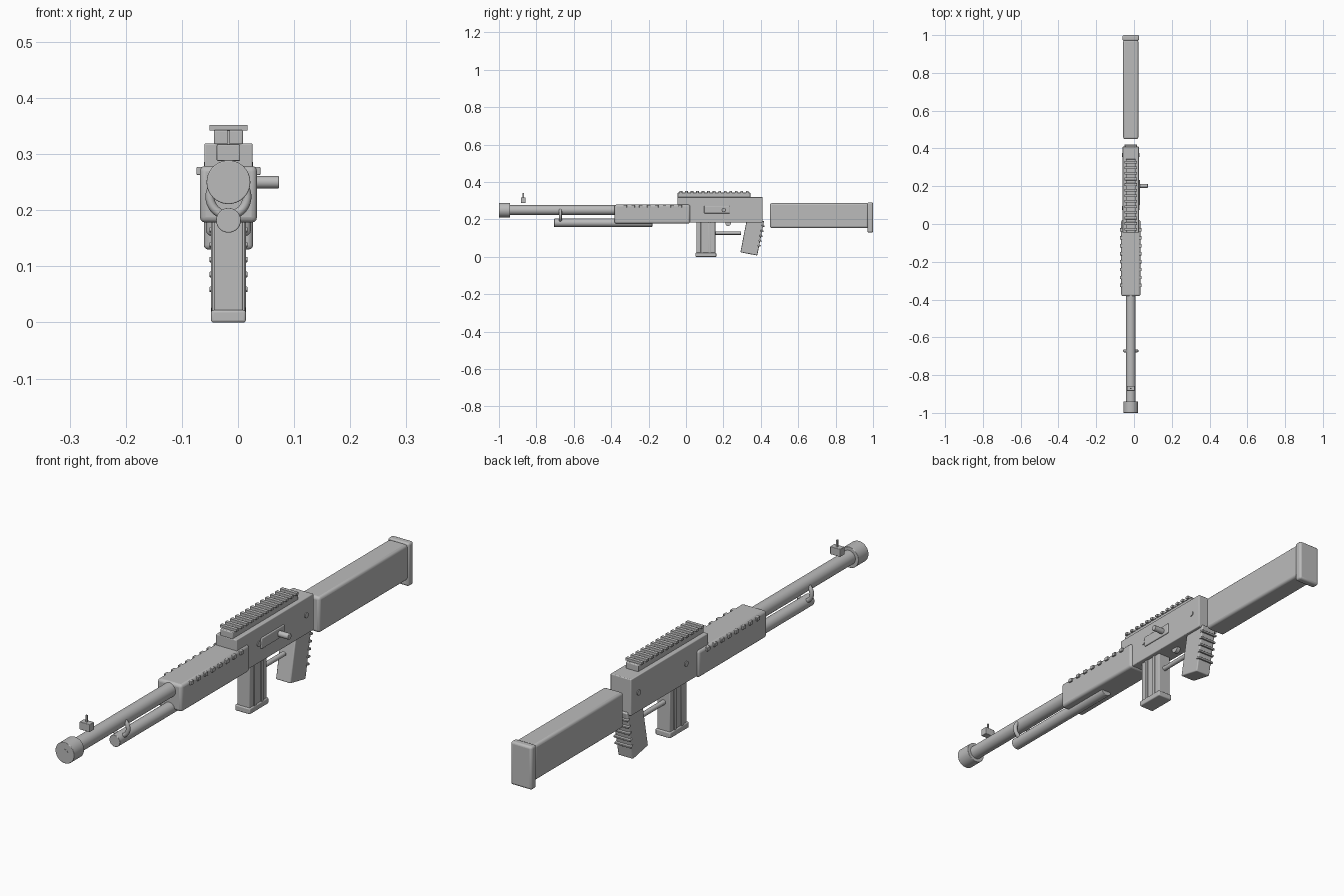
import bpy
import math
from mathutils import Vector

if "Cube" in bpy.data.objects:
    bpy.data.objects.remove(bpy.data.objects["Cube"], do_unlink=True)

CX = -0.017    # centre plane of the body
BORE = 0.25    # barrel axis height

grey = bpy.data.materials.new("plain_grey")
grey.use_nodes = True
grey.diffuse_color = (0.5, 0.5, 0.5, 1)
grey.node_tree.nodes["Principled BSDF"].inputs["Base Color"].default_value = (0.5, 0.5, 0.5, 1)


def finish(name, bevel=0, segments=3):
    ob = bpy.context.object
    ob.name = ob.data.name = name
    ob.data.materials.append(grey)
    if bevel:
        mod = ob.modifiers.new("Bevel", "BEVEL")
        mod.width, mod.segments = bevel, segments
        mod.limit_method = "ANGLE"
    bpy.ops.object.shade_smooth_by_angle(angle=math.radians(35))
    return ob


def box(name, x, y, z, bevel=0, tilt=0):
    """Box from (min, max) ranges, x measured from the centre plane."""
    lo, hi = Vector((x[0], y[0], z[0])), Vector((x[1], y[1], z[1]))
    bpy.ops.mesh.primitive_cube_add(size=1, location=(lo + hi) / 2 + Vector((CX, 0, 0)))
    ob = bpy.context.object
    ob.scale = hi - lo
    bpy.ops.object.transform_apply(location=False, rotation=False, scale=True)
    ob.rotation_euler.x = tilt
    return finish(name, bevel)


def rod(name, axis, radius, start, end, x=0, y=0, z=BORE, bevel=0):
    """Cylinder along x or y between two positions."""
    mid = (start + end) / 2
    loc = (CX + mid, y, z) if axis == "x" else (CX + x, mid, z)
    rot = (0, math.pi / 2, 0) if axis == "x" else (math.pi / 2, 0, 0)
    bpy.ops.mesh.primitive_cylinder_add(vertices=40, radius=radius, depth=end - start,
                                        location=loc, rotation=rot)
    return finish(name, bevel)


def wide(half):
    return (-half, half)


# Barrel, muzzle and under-barrel tube
rod("barrel", "y", 0.026, -0.99, 0.02)
rod("muzzle", "y", 0.039, -1.0, -0.94, bevel=0.002)
rod("bore_disc", "y", 0.014, -1.0005, -0.99)
rod("under_tube", "y", 0.022, -0.705, -0.18, z=0.182, bevel=0.002)
bpy.ops.mesh.primitive_torus_add(major_radius=0.033, minor_radius=0.008, major_segments=40,
                                 minor_segments=12, location=(CX, -0.672, 0.224),
                                 rotation=(math.pi / 2, 0, 0))
finish("barrel_band")

# Front sight
box("front_sight_base", wide(0.021), (-0.883, -0.857), (0.288, 0.317), 0.002)
box("front_sight_post", wide(0.003), (-0.873, -0.867), (0.316, 0.342))

# Handguard with rows of side studs
box("handguard", wide(0.051), (-0.382, 0.022), (0.178, 0.279), 0.01)
for side, label in ((-1, "right"), (1, "left")):
    for i in range(8):
        y = -0.325 + i * 0.042
        x = sorted((side * 0.045, side * 0.057))
        box(f"handguard_stud_{label}_{i}", x, (y - 0.009, y + 0.009), (0.263, 0.277), 0.002)

# Receiver, port, handle and pins
box("receiver", wide(0.043), (-0.046, 0.41), (0.183, 0.319), 0.003)
box("port_plate", (0.04, 0.048), (0.097, 0.233), (0.232, 0.272), 0.003)
rod("charging_handle", "x", 0.011, 0.03, 0.09, y=0.202, bevel=0.002)
for i, y in enumerate((0.085, 0.366)):
    rod(f"receiver_pin_{i}", "x", 0.01, -0.046, 0.046, y=y, z=0.255)

# Top rail
box("rail_base", wide(0.026), (-0.045, 0.344), (0.317, 0.343), 0.003)
for i in range(13):
    y = -0.027 + i * 0.0295
    box(f"rail_tooth_{i}", wide(0.034), (y - 0.007, y + 0.007), (0.342, 0.352), 0.001)

# Magazine with side ribs
box("magazine", wide(0.026), (0.055, 0.157), (0.01, 0.2), 0.003)
box("magazine_floor", wide(0.031), (0.05, 0.162), (0.0, 0.022), 0.004)
for i, y in enumerate((0.085, 0.127)):
    box(f"magazine_rib_{i}", wide(0.0295), (y - 0.007, y + 0.007), (0.02, 0.185), 0.002)

# Trigger and guard
rod("trigger_guard", "y", 0.009, 0.14, 0.295, z=0.127)
rod("trigger", "x", 0.015, -0.008, 0.008, y=0.225, z=0.18)

# Grip with rear ridges
TILT = math.radians(-11)
box("grip", wide(0.031), (0.308, 0.400), (0.014, 0.202), 0.004, TILT)
for i in range(5):
    z = 0.059 + i * 0.0265
    y = 0.401 + (z - 0.108) * math.tan(-TILT)
    box(f"grip_ridge_{i}", wide(0.034), (y - 0.008, y + 0.008), (z - 0.004, z + 0.004), 0.002, TILT)

# Stock and butt plate
box("stock", wide(0.040), (0.449, 0.975), (0.154, 0.287), 0.01)
box("butt_plate", wide(0.044), (0.97, 1.0), (0.13, 0.291), 0.008)
